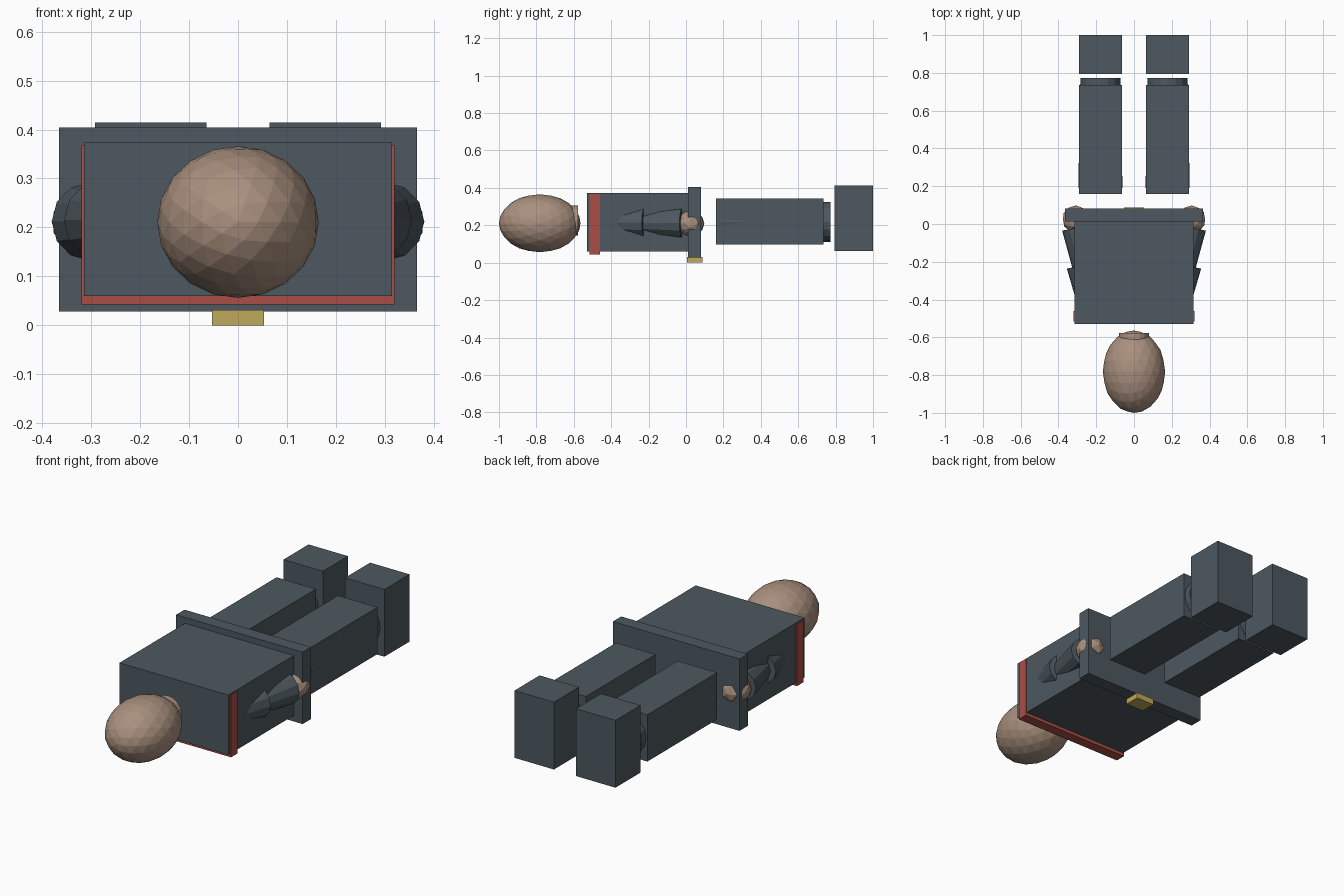
import bpy
from mathutils import Vector, Matrix

if "Cube" in bpy.data.objects:
    bpy.data.objects.remove(bpy.data.objects["Cube"], do_unlink=True)


def material(name, rgb):
    m = bpy.data.materials.new(name)
    m.use_nodes = True
    m.diffuse_color = (*rgb, 1)
    m.node_tree.nodes["Principled BSDF"].inputs["Base Color"].default_value = (*rgb, 1)
    return m


SLATE = material("slate grey", (0.075, 0.098, 0.115))
SKIN = material("skin", (0.40, 0.28, 0.21))
RED = material("red", (0.40, 0.075, 0.065))
GOLD = material("gold", (0.52, 0.40, 0.10))


def finish(name, mat):
    ob = bpy.context.object
    ob.name = name
    ob.data.materials.append(mat)
    return ob


def box(name, mat, x, y, z):
    """Box spanning the given (low, high) ranges."""
    spans = (x, y, z)
    bpy.ops.mesh.primitive_cube_add(size=1, location=[sum(s) / 2 for s in spans])
    ob = finish(name, mat)
    ob.data.transform(Matrix.Diagonal([s[1] - s[0] for s in spans] + [1]))
    return ob


def limb(name, mat, start, end, r_start, r_end, sides=12):
    """Tapered cylinder between two points."""
    a, b = Vector(start), Vector(end)
    bpy.ops.mesh.primitive_cone_add(vertices=sides, radius1=r_start, radius2=r_end,
                                    depth=(b - a).length, location=(a + b) / 2)
    ob = finish(name, mat)
    ob.rotation_euler = (b - a).to_track_quat("Z", "Y").to_euler()
    return ob


def ball(name, mat, centre, radii, detail):
    """Faceted ellipsoid with its pole along y."""
    bpy.ops.mesh.primitive_ico_sphere_add(subdivisions=detail, radius=1, location=centre)
    ob = finish(name, mat)
    ob.data.transform(Matrix.Diagonal((*radii, 1)) @ Matrix.Rotation(1.5708, 4, "X"))
    return ob


# Head and neck stub
ball("head", SKIN, (0, -0.782, 0.211), (0.165, 0.218, 0.155), 3)
limb("neck", SKIN, (0, -0.64, 0.225), (0, -0.578, 0.225), 0.08, 0.08, 16)

# Torso, collar band, belt and buckle
box("torso", SLATE, (-0.315, 0.315), (-0.53, 0.015), (0.06, 0.373))
box("red_band", RED, (-0.32, 0.32), (-0.515, -0.46), (0.043, 0.368))
box("belt", SLATE, (-0.366, 0.366), (0.012, 0.081), (0.028, 0.404))
box("buckle", GOLD, (-0.053, 0.053), (0.006, 0.087), (0, 0.031))

# Limbs, once per side
for side, s in (("left", 1), ("right", -1)):
    limb(side + "_upper_arm", SLATE, (s * 0.225, -0.47, 0.215),
         (s * 0.275, -0.22, 0.215), 0.06, 0.082)
    limb(side + "_forearm", SLATE, (s * 0.262, -0.23, 0.212),
         (s * 0.302, -0.02, 0.212), 0.063, 0.08)
    ball(side + "_hand", SKIN, (s * 0.307, 0.025, 0.21), (0.073, 0.073, 0.07), 2)

    x = sorted((s * 0.064, s * 0.292))
    box(side + "_leg", SLATE, x, (0.16, 0.736), (0.098, 0.343))
    limb(side + "_shin_core", SLATE, (s * 0.178, 0.19, 0.218),
         (s * 0.178, 0.772, 0.218), 0.117, 0.106, 16)
    box(side + "_boot", SLATE, x, (0.793, 1.0), (0.062, 0.414))
